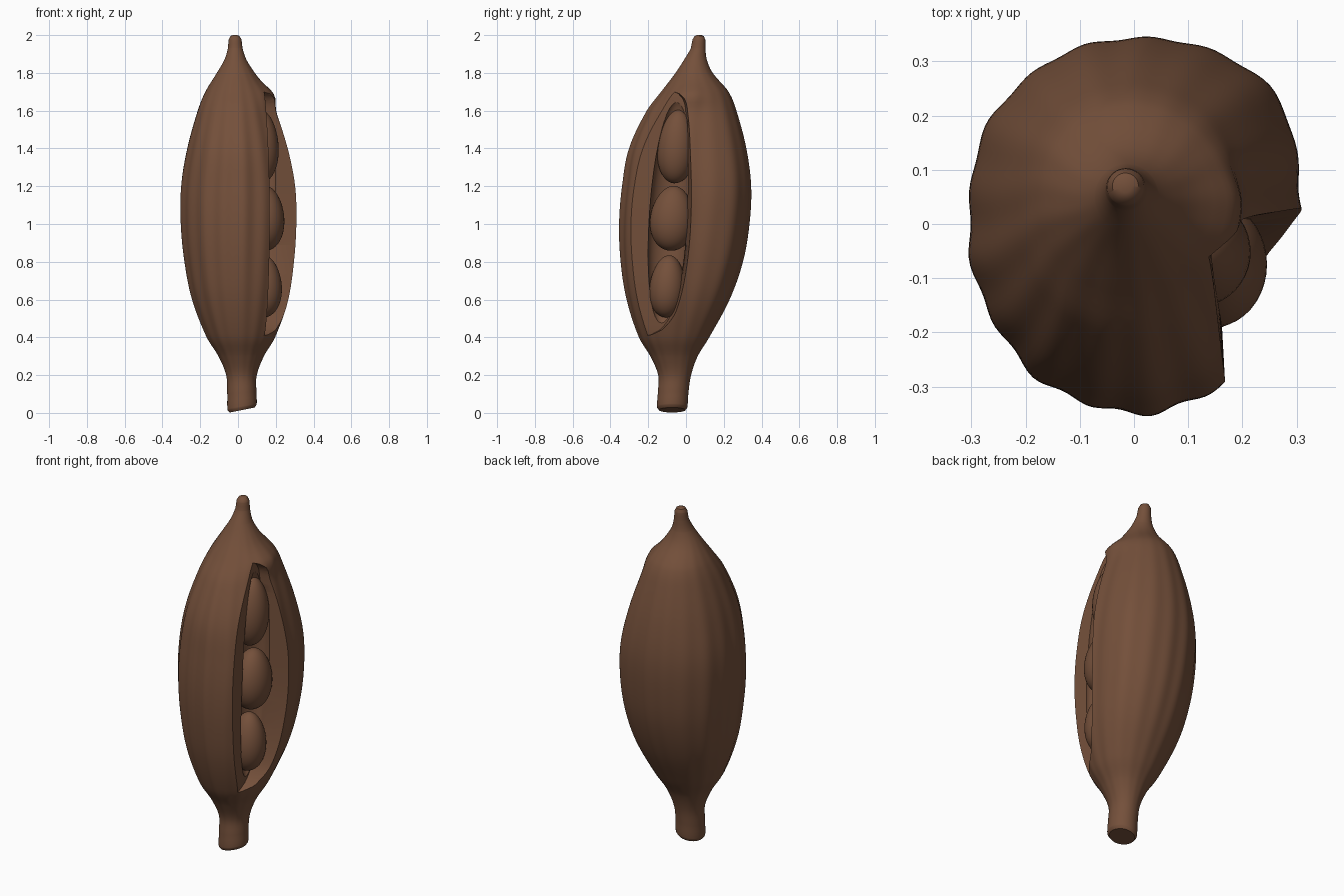
import bpy, bmesh, math

cube = bpy.data.objects.get("Cube")
if cube:
    bpy.data.objects.remove(cube, do_unlink=True)

brown = bpy.data.materials.new("warm brown")
brown.use_nodes = True
brown.diffuse_color = (0.175, 0.08, 0.043, 1)
brown.node_tree.nodes["Principled BSDF"].inputs["Base Color"].default_value = brown.diffuse_color


def spline(rows, z):
    """Smooth lookup in rows of (z, values...)."""
    z = min(max(z, rows[0][0]), rows[-1][0])
    i = max(k for k in range(len(rows) - 1) if rows[k][0] <= z)
    a, b = rows[i], rows[i + 1]
    p, n = rows[max(i - 1, 0)], rows[min(i + 2, len(rows) - 1)]
    h = b[0] - a[0]
    t = (z - a[0]) / h
    out = []
    for k in range(1, len(a)):
        ma = (b[k] - p[k]) / (b[0] - p[0]) * h
        mb = (n[k] - a[k]) / (n[0] - a[0]) * h
        out.append((2*t**3 - 3*t*t + 1) * a[k] + (t**3 - 2*t*t + t) * ma
                   + (3*t*t - 2*t**3) * b[k] + (t**3 - t*t) * mb)
    return out


def make(name, bm):
    bmesh.ops.recalc_face_normals(bm, faces=bm.faces)
    mesh = bpy.data.meshes.new(name)
    bm.to_mesh(mesh)
    bm.free()
    mesh.materials.append(brown)
    ob = bpy.data.objects.new(name, mesh)
    bpy.context.collection.objects.link(ob)
    return ob


def loft(name, rings):
    """Closed skin through rings of equal point count."""
    bm = bmesh.new()
    loops = [[bm.verts.new(p) for p in ring] for ring in rings]
    for low, high in zip(loops, loops[1:]):
        for i in range(len(low)):
            j = (i + 1) % len(low)
            bm.faces.new((low[i], low[j], high[j], high[i]))
    bm.faces.new(loops[0][::-1])
    bm.faces.new(loops[-1])
    return make(name, bm)


def ellipsoid(name, centre, radii, tilt, taper=0):
    bm = bmesh.new()
    bmesh.ops.create_uvsphere(bm, u_segments=40, v_segments=24, radius=1)
    for v in bm.verts:
        s = 1 - taper * v.co.z
        v.co = (v.co.x * radii[0] * s, v.co.y * radii[1] * s, v.co.z * radii[2])
    ob = make(name, bm)
    ob.location = centre
    ob.rotation_euler.x = tilt
    return ob


def smooth(ob):
    bpy.ops.object.select_all(action="DESELECT")
    ob.select_set(True)
    bpy.context.view_layer.objects.active = ob
    bpy.ops.object.shade_smooth_by_angle(angle=math.radians(38))


# Pod outline: height, centre y, half width x, half width y
OUTLINE = [(0, -.073, .066, .07), (.015, -.073, .077, .08), (.1, -.068, .077, .081),
           (.2, -.06, .081, .087), (.3, -.063, .12, .125), (.4, -.062, .18, .185),
           (.6, -.04, .253, .27), (.8, -.02, .289, .32), (1, -.007, .305, .341),
           (1.2, .005, .3, .338), (1.4, .01, .264, .308), (1.6, .03, .205, .236),
           (1.7, .047, .163, .178), (1.8, .043, .1, .098), (1.87, .05, .058, .06),
           (1.93, .064, .039, .039), (1.975, .068, .034, .034), (1.995, .07, .024, .024),
           (2, .07, .012, .012)]


def bump(a, centre, width):
    """Bell curve over the angle, wrapped to the nearest turn."""
    d = (a - math.radians(centre) + math.pi) % math.tau - math.pi
    return math.exp(-(d / math.radians(width)) ** 2)


def pod_ring(z, count=144):
    cy, rx, ry = spline(OUTLINE, z)
    cx = 0.022 - 0.019 * z
    swell = max(0, math.sin(math.pi * min(max((z - .15) / 1.7, 0), 1))) ** .7
    brow = .18 * math.exp(-((z - 1.69) / .06) ** 2)
    ring = []
    for i in range(count):
        a = math.tau * i / count
        # Irregular lengthwise ribs, fuller flanks, a brow above the opening
        side = 0.75 - 0.25 * math.sin(a)
        rib = math.cos(17 * a + .6 * math.sin(3 * z)) + .6 * math.cos(9 * a + 1)
        flank = .1 * bump(a, 42, 24) + .035 * bump(a, 145, 22)
        r = 1 + swell * (0.014 * side * rib + flank) + brow * bump(a, -8, 32)
        x, y = cx + rx * r * math.cos(a), cy + ry * r * math.sin(a)
        slant = max(0, 1 - z / .2) * .2 * (x + .055)
        ring.append((x, y, z + slant))
    return ring


heights = sorted({round(2 * i / 90, 4) for i in range(91)} | {r[0] for r in OUTLINE})
pod = loft("pod_shell", [pod_ring(z) for z in heights])

# Wedge that opens the pod: height, y of its back wall
WALL = [(.39, -.28), (.42, -.17), (.47, -.11), (.55, -.067), (.75, -.025), (1, -.003),
        (1.4, .002), (1.6, -.002), (1.67, -.022), (1.71, -.08), (1.74, -.22)]


def wedge_ring(z):
    back = spline(WALL, z)[0]
    front = 0.16 - 0.012 * ((z - 1.05) / .6) ** 2
    return [(front + .025, -.6, z), (front - .008, back, z),
            (.6, back + .08, z), (.6, -.6, z)]


wedge = loft("opening_cutter", [wedge_ring(.39 + 1.35 * i / 54) for i in range(55)])
hollow = ellipsoid("hollow_cutter", (.16, -.088, 1.06), (.08, .105, .6), -.07)

# Cut the opening, then the hollow that holds the seeds
bpy.context.view_layer.objects.active = pod
for cutter in (wedge, hollow):
    cutter.hide_render = True
    mod = pod.modifiers.new("cut", "BOOLEAN")
    mod.operation = "DIFFERENCE"
    mod.solver = "EXACT"
    mod.object = cutter
    bpy.ops.object.modifier_apply(modifier=mod.name)
    bpy.data.objects.remove(cutter, do_unlink=True)
smooth(pod)

# Seeds in a row
SEEDS = [("lower_seed", (.135, -.098, .67), (.097, .094, .165)),
         ("middle_seed", (.145, -.073, 1.03), (.1, .116, .172)),
         ("upper_seed", (.118, -.05, 1.41), (.097, .1, .195))]
for name, centre, radii in SEEDS:
    smooth(ellipsoid(name, centre, radii, -.07, .1))
